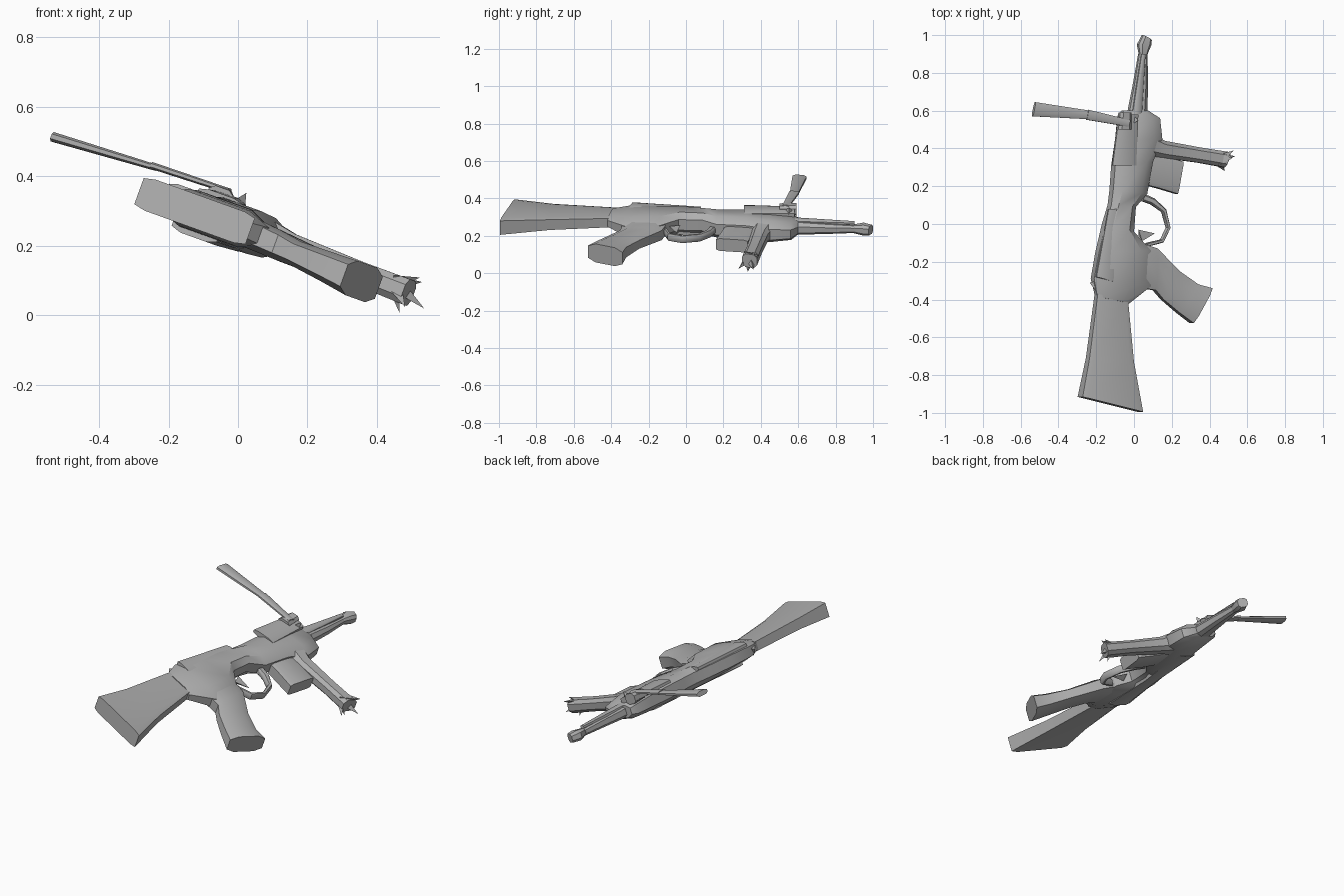
import bpy
import bmesh
import math
from mathutils import Vector

grey = bpy.data.materials.new("gunmetal grey")
grey.diffuse_color = (0.43, 0.43, 0.43, 1)


# The whole object lies on a tilted plane; n is the height off that plane
def on_plane(x, y, n=0.0):
    return Vector((x + 0.34 * n, y, 0.255 - 0.36 * x + 0.94 * n))


def finish(name, bm):
    bmesh.ops.recalc_face_normals(bm, faces=bm.faces)
    mesh = bpy.data.meshes.new(name)
    bm.to_mesh(mesh)
    bm.free()
    ob = bpy.data.objects.new(name, mesh)
    bpy.context.collection.objects.link(ob)
    mesh.materials.append(grey)
    bpy.ops.object.select_all(action='DESELECT')
    ob.select_set(True)
    bpy.context.view_layer.objects.active = ob
    bpy.ops.object.shade_smooth_by_angle(angle=math.radians(38))
    return ob


# Loft bevelled sections; each is (edge a x, y, edge b x, y, thickness)
def loft(name, sections, n=0.0, edge=0.25, inset=0.22, slope=0.0):
    bm = bmesh.new()
    shape = [(0, edge), (inset, .5), (1 - inset, .5), (1, edge),
             (1, -edge), (1 - inset, -.5), (inset, -.5), (0, -edge)]
    rings = []
    for k, (ax, ay, bx, by, t) in enumerate(sections):
        rings.append([bm.verts.new(on_plane(ax + (bx - ax) * s, ay + (by - ay) * s,
                                            n + slope * k + h * t)) for s, h in shape])
    for r, q in zip(rings, rings[1:]):
        for i in range(8):
            j = (i + 1) % 8
            bm.faces.new((r[i], r[j], q[j], q[i]))
    bm.faces.new(rings[0])
    bm.faces.new(rings[-1])
    return finish(name, bm)


# Pointed shard: triangle base with a tip
def shard(name, base, tip):
    bm = bmesh.new()
    v = [bm.verts.new(on_plane(*p)) for p in base + [tip]]
    for f in ((0, 1, 2), (0, 1, 3), (1, 2, 3), (2, 0, 3)):
        bm.faces.new([v[i] for i in f])
    return finish(name, bm)


# Shoulder stock
loft("stock", [(-.285, -.915, .035, -.995, .095), (-.245, -.71, -.01, -.73, .07),
               (-.20, -.37, -.04, -.40, .06)], edge=.42, inset=.10)

# Main body
loft("receiver", [(-.20, -.385, -.03, -.42, .07), (-.22, -.29, .08, -.33, .11),
                  (-.195, -.15, .08, -.14, .12), (-.16, 0, -.01, -.04, .12),
                  (-.13, .10, 0, .09, .12), (-.12, .18, .06, .16, .12),
                  (-.11, .31, .09, .33, .13), (-.09, .45, .14, .45, .12),
                  (-.08, .57, .13, .56, .10), (-.06, .60, .07, .60, .07)])

# Cover plates above and below the body
loft("upper_cover", [(-.135, .31, -.01, .31, .03), (-.10, .58, 0, .58, .04)], n=.058)
loft("rear_cover", [(-.215, -.28, -.11, -.31, .03), (-.15, .08, -.06, .08, .03)], n=.042)
loft("under_rail", [(-.17, -.26, -.04, -.28, .04), (-.10, .05, -.02, .05, .04),
                    (-.07, .40, .05, .40, .03)], n=-.052)

# Barrel with muzzle
loft("barrel", [(-.03, .59, .065, .59, .07), (0, .75, .07, .75, .055),
                (.025, .90, .068, .90, .04)])
loft("muzzle", [(.03, .89, .065, .89, .04), (.02, .95, .088, .95, .06),
                (.045, 1.0, .09, .975, .05)])
loft("gas_tube", [(-.02, .58, .03, .58, .03), (.03, .90, .05, .90, .02)], n=.028)

# Rear pistol grip, dropping away from the body plane
loft("pistol_grip", [(.03, -.10, .04, -.34, .09), (.12, -.13, .11, -.35, .085),
                     (.24, -.25, .155, -.40, .075), (.34, -.32, .24, -.47, .09),
                     (.415, -.34, .315, -.525, .105)], n=-.004, slope=-.006, edge=.32)

# Trigger guard as short bars joined end to end, and the trigger
path = [(.05, .14), (.10, .12), (.16, .07), (.183, -.02), (.15, -.09), (.07, -.11)]
widths = [.02, .018, .012, .010, .010, .010]
strips = []
for i, (x, y) in enumerate(path):
    a, b = path[max(i - 1, 0)], path[min(i + 1, len(path) - 1)]
    d = Vector((b[0] - a[0], b[1] - a[1])).normalized() * widths[i]
    strips.append((x - d.y, y + d.x, x + d.y, y - d.x, .04))
loft("trigger_guard", strips, n=-.008)
shard("trigger", [(.02, -.03, .01), (.04, -.09, .01), (.03, -.06, -.02)], (.11, -.05, 0))

# Magazine
loft("magazine", [(.05, .21, .08, .38, .07), (.13, .19, .15, .36, .075),
                  (.23, .16, .26, .33, .07)], n=-.012, slope=-.004, edge=.4, inset=.12)

# Fore grip with splintered end
loft("fore_grip", [(.08, .36, .10, .47, .10), (.15, .35, .16, .44, .08),
                   (.34, .325, .35, .405, .07), (.48, .30, .51, .38, .075)], slope=-.004)
for i, (tx, ty, tn) in enumerate([(.55, .36, -.04), (.50, .28, -.055), (.52, .39, .03),
                                  (.49, .33, -.075), (.51, .35, .04)]):
    h = .02 if tn > 0 else -.02
    shard("splinter_%d" % i, [(.44, .31, h), (.45, .37, h), (.46, .34, -h)], (tx, ty, tn))

# Front sight post and the long folding blade
loft("sight_block", [(-.11, .50, -.04, .50, .05), (-.10, .59, -.04, .59, .06)], n=.065)
shard("sight_post", [(-.04, .52, .06), (.0, .55, .06), (-.03, .58, .06)], (-.01, .55, .10))
loft("blade_arm", [(-.06, .515, -.05, .55, .016), (-.28, .552, -.27, .605, .02)],
     n=.088, slope=-.006)
loft("blade_tip", [(-.27, .555, -.26, .60, .018), (-.56, .57, -.545, .645, .028)],
     n=.08, slope=-.017)

# Small side latch on the body
shard("stock_latch", [(-.20, -.30, .02), (-.19, -.38, .02), (-.20, -.33, -.04)], (-.235, -.31, 0))
